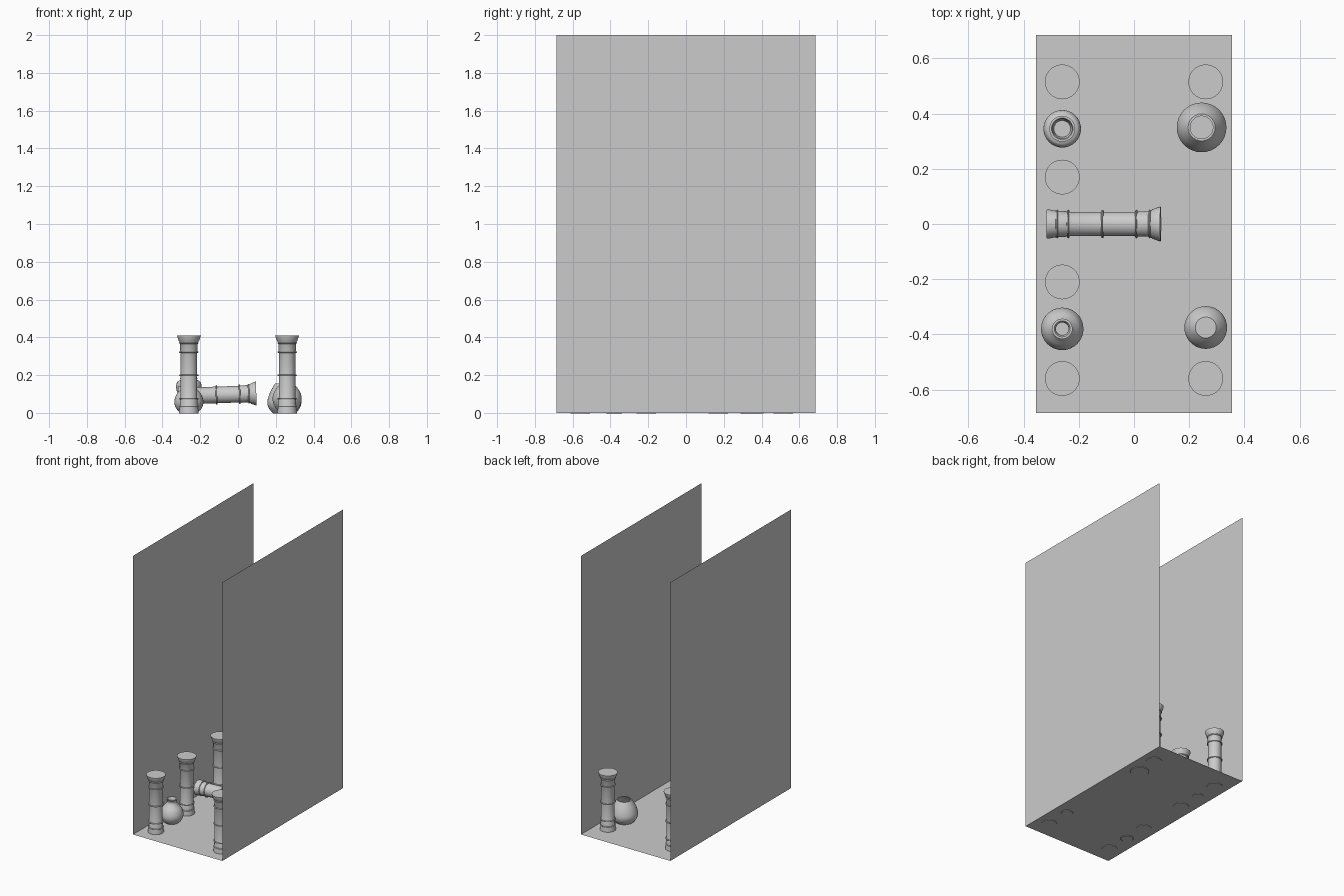
import bpy, bmesh, math
from mathutils import Matrix, Vector

if "Cube" in bpy.data.objects:
    bpy.data.objects.remove(bpy.data.objects["Cube"])

SEG = 32


def make_object(name, bm, smooth=True):
    me = bpy.data.meshes.new(name)
    bm.to_mesh(me)
    bm.free()
    ob = bpy.data.objects.new(name, me)
    bpy.context.collection.objects.link(ob)
    if smooth:
        bpy.ops.object.select_all(action='DESELECT')
        ob.select_set(True)
        bpy.context.view_layer.objects.active = ob
        bpy.ops.object.shade_smooth_by_angle(angle=math.radians(35))
    return ob


def revolve(bm, profile, closed=False):
    """Lathe (radius, height) points round z; open profiles get flat end caps."""
    rings = [[bm.verts.new((r * math.cos(2 * math.pi * i / SEG),
                            r * math.sin(2 * math.pi * i / SEG), z))
              for i in range(SEG)] for r, z in profile]
    pairs = list(zip(rings, rings[1:]))
    if closed:
        pairs.append((rings[-1], rings[0]))
    for a, b in pairs:
        for i in range(SEG):
            j = (i + 1) % SEG
            bm.faces.new((a[i], a[j], b[j], b[i]))
    if not closed:
        bm.faces.new(rings[0][::-1])
        bm.faces.new(rings[-1])


def plane(name, corners):
    bm = bmesh.new()
    bm.faces.new([bm.verts.new(c) for c in corners])
    return make_object(name, bm, smooth=False)


def smooth_profile(pts, steps=4):
    """Catmull-Rom through the points for rounded pottery."""
    p = [Vector(q) for q in [pts[0]] + pts + [pts[-1]]]
    out = []
    for a, b, c, d in zip(p, p[1:], p[2:], p[3:]):
        for k in range(steps):
            t = k / steps
            out.append(0.5 * (2 * b + (c - a) * t + (2 * a - 5 * b + 4 * c - d) * t * t
                              + (3 * b - a - 3 * c + d) * t ** 3))
    return [tuple(v) for v in out] + [pts[-1]]


# Room: floor and two tall side walls
X, Y, H = 0.355, 0.685, 2.0
plane("floor", [(-X, -Y, 0), (X, -Y, 0), (X, Y, 0), (-X, Y, 0)])
for side, s in (("left", -X), ("right", X)):
    plane(side + "_wall", [(s, -Y, 0), (s, Y, 0), (s, Y, H), (s, -Y, H)])

# Column: flared base, shaft, flared capital and thin bands
COLUMN = [(0.052, 0), (0.052, 0.012), (0.047, 0.038), (0.046, 0.075), (0.044, 0.08),
          (0.044, 0.325), (0.046, 0.33), (0.046, 0.373), (0.054, 0.385), (0.063, 0.41),
          (0.063, 0.413)]
BANDS = [0.038, 0.078, 0.202, 0.325, 0.373]


def column(name, matrix):
    bm = bmesh.new()
    revolve(bm, COLUMN)
    for z in BANDS:
        revolve(bm, [(0.048 + 0.004 * math.cos(a * math.pi / 4),
                      z + 0.004 * math.sin(a * math.pi / 4)) for a in range(8)], True)
    ob = make_object(name, bm)
    ob.matrix_world = matrix


spots = [(-0.26, 0.515), (0.26, 0.515), (-0.26, 0.17),
         (-0.26, -0.21), (-0.26, -0.56), (0.26, -0.56)]
for n, (x, y) in enumerate(spots):
    column("column_%d" % (n + 1), Matrix.Translation((x, y, -0.003)))

# Fallen column, lying along x and slightly raised at its capital
column("fallen_column", Matrix.Translation((-0.316, 0, 0.088))
       @ Matrix.Rotation(math.radians(88), 4, 'Y'))


# Pottery: outer profile, then an inner wall down to an inside bottom
def vase(name, x, y, pts, hollow=True):
    outer = smooth_profile(pts)
    if hollow:
        inner = [(max(r - 0.008, 0.01), max(z, 0.01)) for r, z in reversed(outer) if z > 0.008]
        outer = outer + inner
    bm = bmesh.new()
    revolve(bm, outer)
    make_object(name, bm).location = (x, y, -0.003)


vase("shouldered_vase", -0.26, 0.345,
     [(0.036, 0), (0.042, 0.04), (0.056, 0.09), (0.068, 0.14), (0.060, 0.168),
      (0.044, 0.178), (0.047, 0.188)])
vase("egg_vase", 0.245, 0.35,
     [(0.06, 0), (0.083, 0.03), (0.09, 0.062), (0.078, 0.105), (0.060, 0.14), (0.049, 0.158)])
vase("necked_vase", -0.26, -0.38,
     [(0.04, 0), (0.066, 0.025), (0.077, 0.06), (0.066, 0.1), (0.042, 0.13),
      (0.031, 0.15), (0.037, 0.17)])
vase("closed_jar", 0.26, -0.375,
     [(0.036, 0), (0.062, 0.03), (0.077, 0.07), (0.072, 0.105), (0.055, 0.135), (0.038, 0.155)],
     hollow=False)
